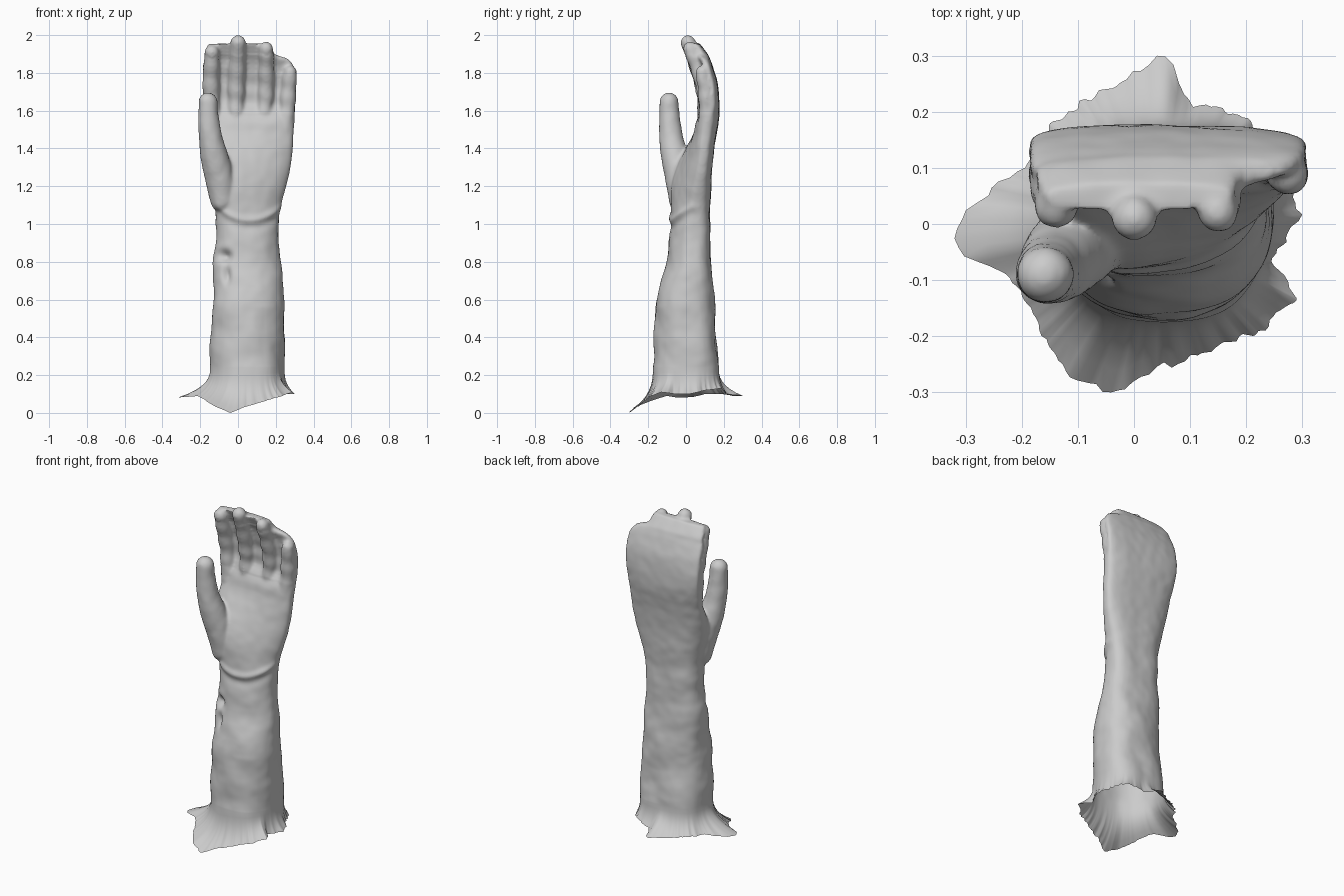
import bpy, bmesh, math
from mathutils import Vector, noise

if "Cube" in bpy.data.objects:
    bpy.data.objects.remove(bpy.data.objects["Cube"])

CX, CY = 0.04, 0.0

# Sections: z, x left, x right, back y (left, right), front y (left, right)
ROWS = [
    (0.05, -.16, .255, .19, .19, -.19, -.20),
    (0.25, -.15, .245, .17, .18, -.17, -.18),
    (0.45, -.14, .245, .15, .155, -.165, -.165),
    (0.60, -.13, .24, .145, .15, -.165, -.155),
    (0.80, -.13, .23, .13, .135, -.11, -.09),
    (0.95, -.118, .215, .13, .13, -.10, -.07),
    (1.08, -.12, .225, .13, .13, -.11, -.04),
    (1.20, -.145, .255, .135, .135, -.115, -.01),
    (1.30, -.165, .278, .14, .14, -.09, .02),
    (1.40, -.17, .29, .15, .15, -.02, .035),
    (1.48, -.172, .295, .163, .16, .035, .045),
    (1.55, -.178, .298, .178, .17, .06, .055),
    (1.64, -.185, .305, .182, .172, .10, .10),
    (1.75, -.188, .308, .170, .163, .095, .10),
    (1.83, -.185, .300, .146, .14, .073, .082),
    (1.875, -.18, .26, .125, .125, .06, .065),
    (1.90, -.176, .195, .115, .115, .05, .05),
    (1.955, -.16, .178, .072, .072, .022, .022),
]

# Fingers and thumb: x, y, z, radius along the centre line
DIGITS = [
    [(-.08, -.02, 1.13, .07), (-.10, -.035, 1.25, .077), (-.127, -.06, 1.36, .073),
     (-.146, -.079, 1.46, .063), (-.156, -.087, 1.56, .056), (-.159, -.09, 1.645, .051)],
    [(-.13, .10, 1.5, .045), (-.14, .105, 1.65, .045), (-.142, .08, 1.78, .045), (-.138, .03, 1.91, .04)],
    [(-.01, .105, 1.5, .045), (-.01, .105, 1.65, .045), (-.006, .075, 1.80, .045), (0, .011, 1.96, .04)],
    [(.125, .105, 1.5, .042), (.145, .105, 1.65, .042), (.15, .08, 1.78, .042), (.15, .022, 1.928, .038)],
    [(.24, .10, 1.45, .044), (.258, .11, 1.6, .042), (.268, .105, 1.70, .042), (.277, .085, 1.805, .036)],
]

# Ragged skirt outline: x, y, z
SKIRT = [(.30, .02, .10), (.25, .10, .12), (.2, .19, .13), (.1, .21, .10), (.05, .30, .09),
         (-.03, .25, .09), (-.13, .19, .10), (-.2, .10, .10), (-.28, .04, .085),
         (-.32, -.03, .08), (-.21, -.10, .09), (-.18, -.17, .07), (-.11, -.27, .03),
         (-.04, -.30, 0.0), (.03, -.26, .03), (.1, -.23, .05), (.2, -.2, .08),
         (.29, -.13, .11), (.24, -.06, .10)]


def spline(pts, steps):
    """Catmull-Rom samples through tuples of any length."""
    out = []
    for i in range(len(pts) - 1):
        p = [pts[max(i - 1, 0)], pts[i], pts[i + 1], pts[min(i + 2, len(pts) - 1)]]
        for k in range(steps):
            t = k / steps
            out.append([b + .5 * t * (c - a + t * (2*a - 5*b + 4*c - d + t * (3*(b - c) + d - a)))
                        for a, b, c, d in zip(*p)])
    return out + [list(pts[-1])]


def power(v, e):
    return math.copysign(abs(v) ** e, v)


def ring(bm, row, n=48):
    z, x0, x1, bl, br, fl, fr = row
    front_e = .95 - .2 * max(0, min(1, (z - 1.2) / .25))  # forearm rounder, palm flatter
    verts = []
    for i in range(n):
        a = 2 * math.pi * i / n
        e = front_e if math.sin(a) < 0 else (.64 if math.cos(a) > 0 else .78)
        c, s = power(math.cos(a), e), power(math.sin(a), e)
        u = (c + 1) / 2
        back, front = bl + (br - bl) * u, fl + (fr - fl) * u
        verts.append(bm.verts.new((x0 + (x1 - x0) * u, (back + front) / 2 + (back - front) / 2 * s, z)))
    return verts


# Forearm, palm and finger web as one loft
bm = bmesh.new()
rings = [ring(bm, r) for r in spline(ROWS, 4)]
for lo, hi in zip(rings, rings[1:]):
    for i in range(len(lo)):
        j = (i + 1) % len(lo)
        bm.faces.new((lo[i], lo[j], hi[j], hi[i]))
bm.faces.new(rings[0][::-1])
bm.faces.new(rings[-1])

# Thumb and fingers as chains of overlapping balls
for digit in DIGITS:
    for x, y, z, r in spline(digit, 9):
        ball = bmesh.ops.create_icosphere(bm, subdivisions=3, radius=r)
        bmesh.ops.translate(bm, verts=ball["verts"], vec=(x, y, z))

mesh = bpy.data.meshes.new("hand_and_forearm")
bm.to_mesh(mesh)
bm.free()
hand = bpy.data.objects.new("hand_and_forearm", mesh)
bpy.context.collection.objects.link(hand)

# Fuse into one skin
remesh = hand.modifiers.new("fuse", 'REMESH')
remesh.mode = 'VOXEL'
remesh.voxel_size = 0.009
smooth = hand.modifiers.new("soften", 'SMOOTH')
smooth.factor = 0.5
smooth.iterations = 6
skin = bpy.data.meshes.new_from_object(hand.evaluated_get(bpy.context.evaluated_depsgraph_get()))
hand.modifiers.clear()
hand.data = skin

# Lumps, wrist crease and the dent in the forearm
bm = bmesh.new()
bm.from_mesh(skin)
bm.normal_update()
for v, n in [(v, v.normal.copy()) for v in bm.verts]:
    x, y, z = v.co
    arm = max(0, min(1, (1.15 - z) / .15))
    d = noise.noise(v.co * 7) * (.002 + .008 * arm) + noise.noise(v.co * 18) * .002
    if n.y < .3:
        fade = max(0, min(1, .3 - n.y)) * max(0, min(1, (x + .13) / .1))
        crease = z - 1.0 - 2.5 * (x - .06) ** 2
        d += fade * (.010 * math.exp(-((crease - .02) / .02) ** 2)
                     - .004 * math.exp(-((crease + .02) / .025) ** 2))
        if y < 0:
            d -= .035 * math.exp(-((x + .07) / .035) ** 2 - ((z - .83) / .03) ** 2)
            d -= .022 * math.exp(-((x + .06) / .02) ** 2 - ((z - .73) / .04) ** 2)
    if 1.58 < z < 1.9 and n.y < 0 and y > 0:
        d += .002 * math.sin(z * 60 + x * 9)
    v.co += n * d

# Open the bottom and pull the cut edge out into the ragged skirt
bmesh.ops.bisect_plane(bm, geom=bm.verts[:] + bm.edges[:] + bm.faces[:],
                       plane_co=(0, 0, .24), plane_no=(0, 0, 1), clear_inner=True)
polar = sorted((math.atan2(y - CY, x - CX), math.hypot(x - CX, y - CY), z) for x, y, z in SKIRT)
polar = [(polar[-1][0] - 2 * math.pi, *polar[-1][1:])] + polar + [(polar[0][0] + 2 * math.pi, *polar[0][1:])]


def skirt_edge(co):
    a = math.atan2(co.y - CY, co.x - CX)
    for p, q in zip(polar, polar[1:]):
        if p[0] <= a <= q[0]:
            t = (a - p[0]) / (q[0] - p[0])
            r = p[1] + (q[1] - p[1]) * t
            r *= 1 + .06 * noise.noise((14 * math.cos(a), 14 * math.sin(a), .3))
            return Vector((max(-.32, min(.31, CX + r * math.cos(a))),
                           max(-.3, min(.3, CY + r * math.sin(a))),
                           p[2] + (q[2] - p[2]) * t))


edges = [e for e in bm.edges if e.is_boundary and e.verts[0].co.z < .3]
start = {v: (v.co.copy(), skirt_edge(v.co)) for e in edges for v in e.verts}
STEPS = 7
for k in range(1, STEPS + 1):
    t = k / STEPS
    new = {}
    for v, (a, b) in start.items():
        p = a.lerp(b, t ** 2.3)
        p.z = a.z + (b.z - a.z) * t ** .85
        new[v] = bm.verts.new(p)
    for e in edges:
        a, b = e.verts
        bm.faces.new((a, b, new[b], new[a]))
    start = {new[v]: ends for v, ends in start.items()}
    edges = [bm.edges.get((new[e.verts[0]], new[e.verts[1]])) for e in edges]

bmesh.ops.recalc_face_normals(bm, faces=bm.faces[:])
for f in bm.faces:
    f.smooth = True
bm.to_mesh(skin)
bm.free()
